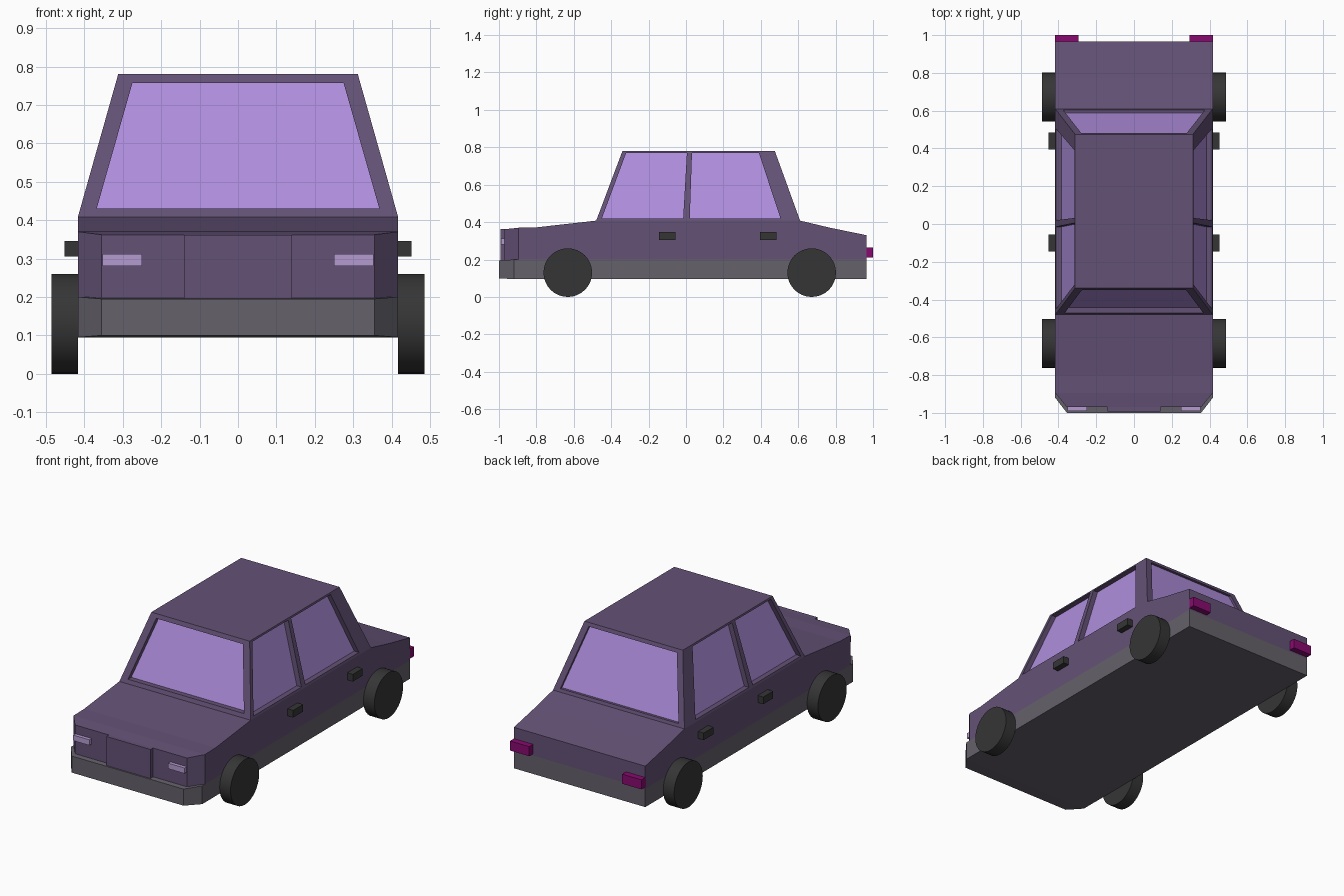
import bpy, bmesh, math
from mathutils import Vector

if "Cube" in bpy.data.objects:
    bpy.data.objects.remove(bpy.data.objects["Cube"])


def material(name, rgb):
    m = bpy.data.materials.new(name)
    m.diffuse_color = (*rgb, 1)
    m.use_nodes = True
    m.node_tree.nodes["Principled BSDF"].inputs["Base Color"].default_value = m.diffuse_color
    return m


PAINT = material("paint", (0.127, 0.084, 0.181))
GLASS = material("glass", (0.43, 0.27, 0.73))
TRIM = material("trim", (0.13, 0.12, 0.145))
RUBBER = material("rubber", (0.036, 0.036, 0.036))
RED = material("tail_lens", (0.25, 0.003, 0.16))
LENS = material("head_lens", (0.46, 0.33, 0.63))


def finish(bm, name, *mats):
    bmesh.ops.remove_doubles(bm, verts=bm.verts, dist=1e-5)
    bmesh.ops.recalc_face_normals(bm, faces=bm.faces)
    mesh = bpy.data.meshes.new(name)
    bm.to_mesh(mesh)
    bm.free()
    for m in mats:
        mesh.materials.append(m)
    ob = bpy.data.objects.new(name, mesh)
    bpy.context.collection.objects.link(ob)
    return ob


def loft(name, stations, mat):
    """Skin rectangular sections given as (y, half width, bottom z, top z)."""
    bm = bmesh.new()
    rings = [[bm.verts.new((x, y, z)) for x, z in ((-w, a), (w, a), (w, b), (-w, b))]
             for y, w, a, b in stations]
    for r, s in zip(rings, rings[1:]):
        for i in range(4):
            j = (i + 1) % 4
            bm.faces.new((r[i], r[j], s[j], s[i]))
    bm.faces.new(rings[0])
    bm.faces.new(rings[-1])
    return finish(bm, name, mat)


def box(name, x, y, z, mat):
    bm = bmesh.new()
    bmesh.ops.create_cube(bm, size=1)
    for v in bm.verts:
        v.co = [lo + (c + 0.5) * (hi - lo) for c, (lo, hi) in zip(v.co, (x, y, z))]
    return finish(bm, name, mat)


# Painted body and grey lower shell
Z0 = 0.2
loft("body", [(-0.97, 0.355, Z0 - 0.005, 0.362), (-0.895, 0.417, Z0, 0.37),
              (-0.8, 0.417, Z0, 0.372), (-0.48, 0.417, Z0, 0.408),
              (0.61, 0.417, Z0, 0.408), (0.77, 0.417, Z0, 0.37),
              (0.965, 0.417, Z0, 0.33)], PAINT)
loft("lower_shell", [(-1.0, 0.355, 0.1, 0.195), (-0.92, 0.417, 0.095, Z0),
                     (0.965, 0.417, 0.095, Z0)], TRIM)
box("grille", (-0.14, 0.14), (-0.993, -0.965), (0.195, 0.362), PAINT)

# Cabin: framed panels with recessed glass
ZB, ZT, WB, WT = 0.408, 0.78, 0.417, 0.312
cabin = bmesh.new()


def panel(outer, window, push):
    """Frame ring, recess walls and glass; corners run round in the same order."""
    inner = [Vector(p) + Vector(push) for p in window]
    o, w, g = ([cabin.verts.new(p) for p in ps] for ps in (outer, window, inner))
    for a, b in ((o, w), (w, g)):
        for i in range(4):
            j = (i + 1) % 4
            cabin.faces.new((a[i], a[j], b[j], b[i]))
    cabin.faces.new(g).material_index = 1


def end_panel(yb, yt, zlo, zhi, wlo, whi, push):
    def y(z):
        return yb + (yt - yb) * (z - ZB) / (ZT - ZB)
    panel([(-WB, yb, ZB), (WB, yb, ZB), (WT, yt, ZT), (-WT, yt, ZT)],
          [(-wlo, y(zlo), zlo), (wlo, y(zlo), zlo), (whi, y(zhi), zhi), (-whi, y(zhi), zhi)],
          (0, push, 0))


def side_panel(s, outer, window):
    def place(yz):
        return [(s * (WB + (WT - WB) * (z - ZB) / (ZT - ZB)), y, z) for y, z in yz]
    panel(place(outer), place(window), (-s * 0.03, 0, 0))


end_panel(-0.48, -0.34, 0.43, 0.757, 0.368, 0.275, 0.03)
end_panel(0.61, 0.475, 0.425, 0.76, 0.375, 0.28, -0.015)
for s in (-1, 1):
    side_panel(s, [(-0.48, ZB), (0.0, ZB), (0.02, ZT), (-0.34, ZT)],
               [(-0.45, 0.42), (-0.015, 0.42), (0.005, 0.77), (-0.32, 0.77)])
    side_panel(s, [(0.0, ZB), (0.61, ZB), (0.475, ZT), (0.02, ZT)],
               [(0.02, 0.42), (0.505, 0.42), (0.39, 0.77), (0.032, 0.77)])
cabin.faces.new([cabin.verts.new((x, y, ZT)) for x, y in
                 ((-WT, -0.34), (WT, -0.34), (WT, 0.475), (-WT, 0.475))])
finish(cabin, "cabin", PAINT, GLASS)

# Mirrored small parts and wheels
for s, side in ((-1, "left"), (1, "right")):
    def span(a, b):
        return sorted((s * a, s * b))
    box(f"{side}_headlight", span(0.25, 0.353), (-0.99, -0.965), (0.28, 0.312), LENS)
    box(f"{side}_taillight", span(0.295, 0.417), (0.96, 1.0), (0.21, 0.265), RED)
    for end, y0, wy in (("front", -0.145, -0.632), ("rear", 0.395, 0.672)):
        box(f"{side}_{end}_door_handle", span(0.41, 0.452), (y0, y0 + 0.09), (0.305, 0.346), RUBBER)
        bpy.ops.mesh.primitive_cylinder_add(vertices=32, radius=0.13, depth=0.07,
                                            location=(s * 0.451, wy, 0.13),
                                            rotation=(0, math.pi / 2, 0))
        wheel = bpy.context.object
        wheel.name = f"{side}_{end}_wheel"
        wheel.data.materials.append(RUBBER)
        bpy.ops.object.shade_smooth_by_angle()
